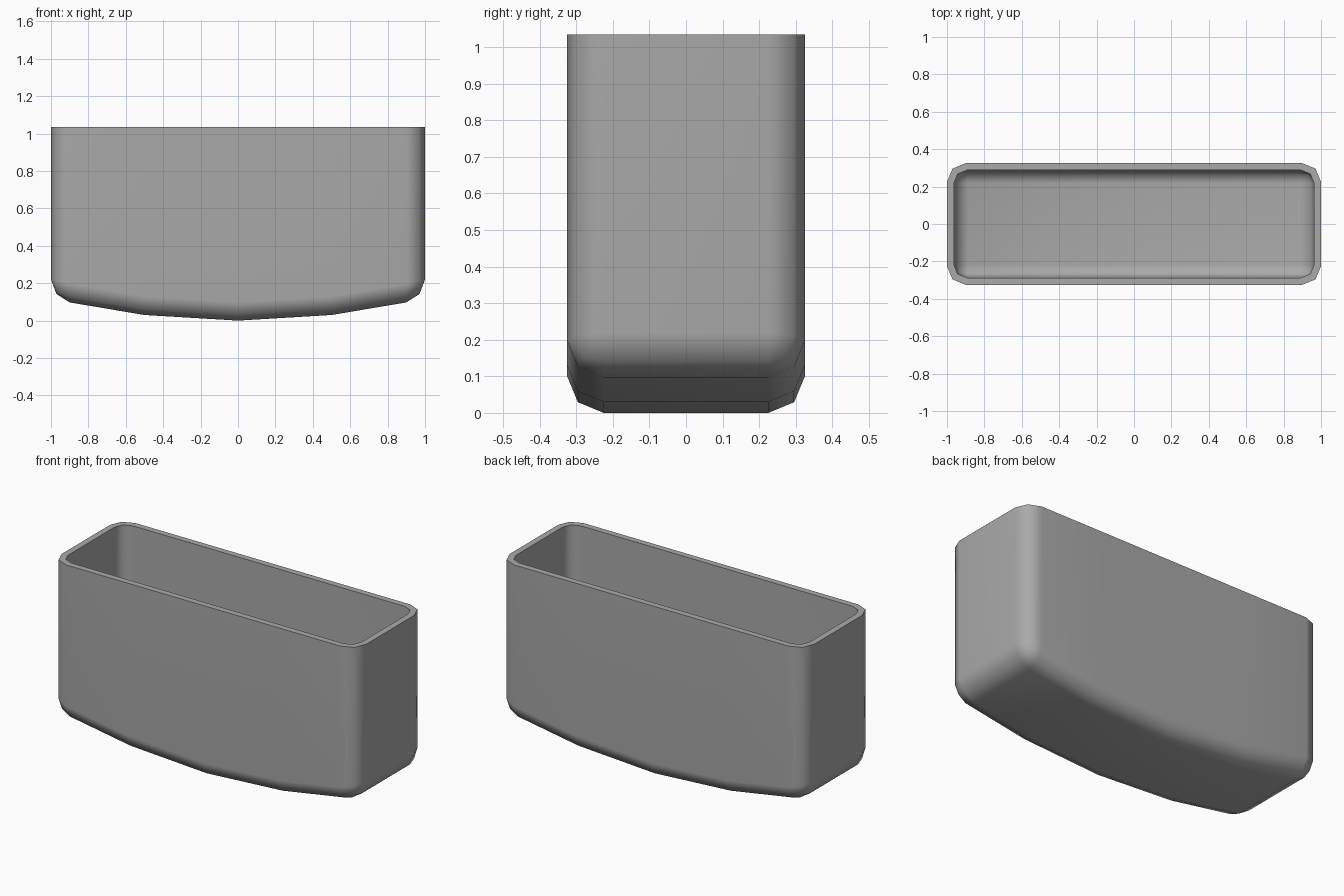
import bpy
import bmesh
import math

HEIGHT, HALF_X, HALF_Y = 1.035, 1.0, 0.325
ROUND, WALL = 0.1, 0.037

default = bpy.data.objects.get("Cube")
if default:
    bpy.data.objects.remove(default, do_unlink=True)

grey = bpy.data.materials.new("plain grey")
grey.use_nodes = True
color = (0.4, 0.4, 0.4, 1)
grey.diffuse_color = color
grey.node_tree.nodes["Principled BSDF"].inputs["Base Color"].default_value = color

# Open box: cube without its top face
bm = bmesh.new()
bmesh.ops.create_cube(bm, size=2)
for v in bm.verts:
    v.co.x *= HALF_X
    v.co.y *= HALF_Y
    v.co.z = HEIGHT if v.co.z > 0 else 0
top = max(bm.faces, key=lambda f: f.calc_center_median().z)
bmesh.ops.delete(bm, geom=[top], context='FACES_ONLY')

# Rounded upright and bottom edges
edges = [e for e in bm.edges if not e.is_boundary]
bmesh.ops.bevel(bm, geom=edges, offset=ROUND, segments=2, profile=0.5, affect='EDGES')

# Cross cuts, then bow the underside downwards in the middle
for x in (-0.5, 0, 0.5):
    bmesh.ops.bisect_plane(bm, geom=bm.verts[:] + bm.edges[:] + bm.faces[:],
                           plane_co=(x, 0, 0), plane_no=(1, 0, 0))
for v in bm.verts:
    if v.co.z < HEIGHT / 2:
        v.co.z += 0.12 * v.co.x ** 2
bmesh.ops.recalc_face_normals(bm, faces=bm.faces)
# An open shell is oriented outwards by its downward facing bottom
bottom = min(bm.faces, key=lambda f: f.calc_center_median().z)
if bottom.normal.z > 0:
    bmesh.ops.reverse_faces(bm, faces=bm.faces)

mesh = bpy.data.meshes.new("container")
bm.to_mesh(mesh)
bm.free()
mesh.materials.append(grey)
container = bpy.data.objects.new("container", mesh)
bpy.context.collection.objects.link(container)

# Wall thickness, inwards
shell = container.modifiers.new("wall", 'SOLIDIFY')
shell.thickness = WALL
shell.offset = -1
shell.use_even_offset = True

bpy.ops.object.select_all(action='DESELECT')
container.select_set(True)
bpy.context.view_layer.objects.active = container
bpy.ops.object.convert(target='MESH')
bpy.ops.object.shade_smooth_by_angle(angle=math.radians(60))

# Keep the large walls flat while the rounded edges blend
blend = container.modifiers.new("blend", 'WEIGHTED_NORMAL')
blend.keep_sharp = True
